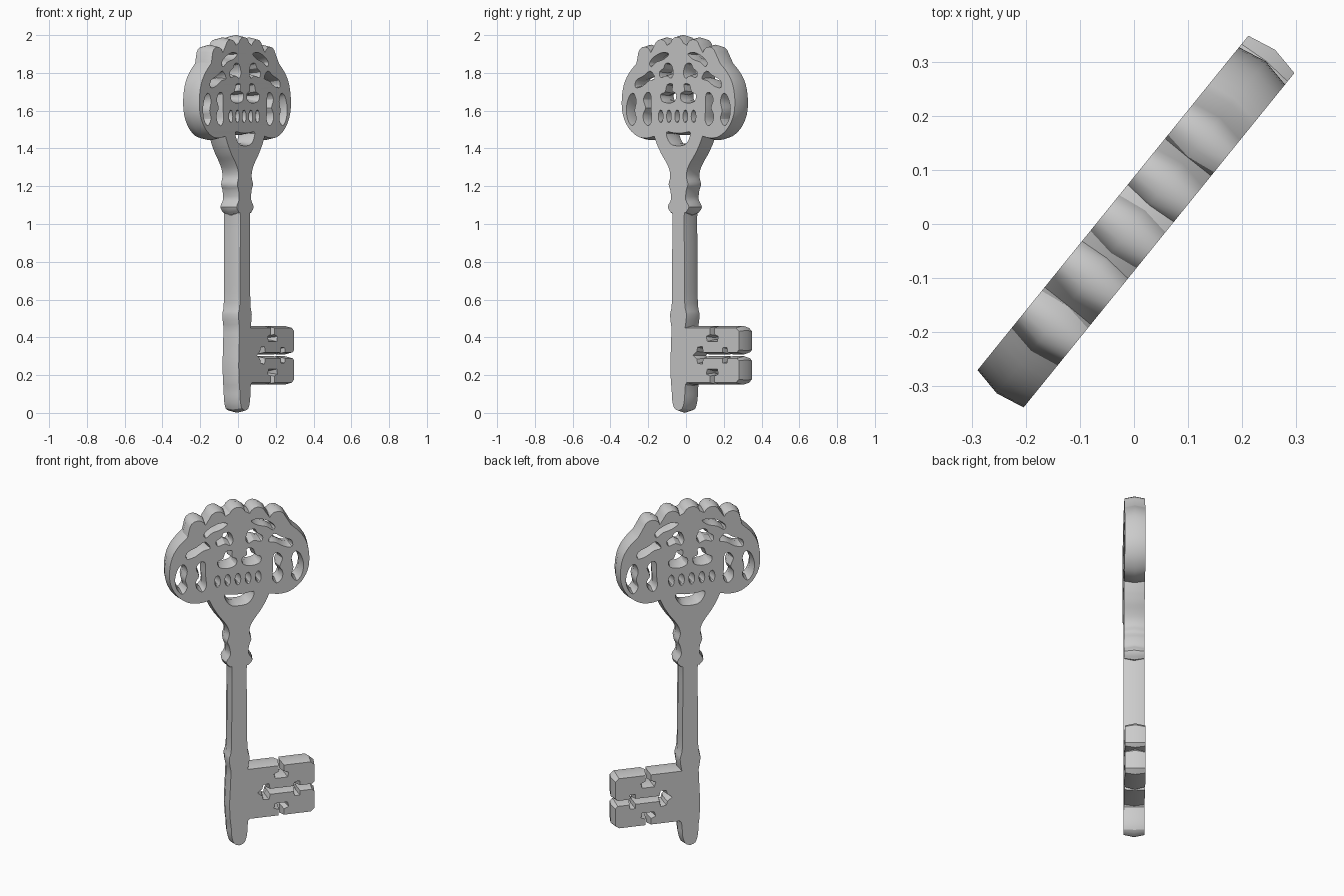
import bpy, bmesh, math
from mathutils import Matrix, Vector
from mathutils.geometry import tessellate_polygon

if "Cube" in bpy.data.objects:
    bpy.data.objects.remove(bpy.data.objects["Cube"])

HALF = 0.055      # half of the plate thickness
RIDGE = 0.011     # how far the rim bulges at mid thickness
AXIS = -0.008     # mirror axis of the key


def spline(pts, closed=False, steps=3):
    """Smooth curve through the points."""
    n, out = len(pts), []
    pick = lambda i: Vector(pts[i % n] if closed else pts[max(0, min(n - 1, i))])
    for i in range(n if closed else n - 1):
        a, b, c, d = (pick(i + k) for k in (-1, 0, 1, 2))
        for s in range(steps):
            t = s / steps
            out.append(0.5 * (2 * b + (c - a) * t + (2 * a - 5 * b + 4 * c - d) * t ** 2
                              + (3 * b - a - 3 * c + d) * t ** 3))
    return out if closed else out + [pick(n - 1)]


def offset(loop, dist):
    """Move a counter-clockwise loop outwards along its corner normals."""
    out = []
    for i, p in enumerate(loop):
        d1 = (p - loop[i - 1]).normalized()
        d2 = (loop[(i + 1) % len(loop)] - p).normalized()
        n1, n2 = Vector((d1.y, -d1.x)), Vector((d2.y, -d2.x))
        out.append(p + (n1 + n2) * dist / max(0.6, 1 + n1.dot(n2)))
    return out


def side(pts, sign):
    return [Vector((AXIS + sign * p[0], p[1])) for p in pts]


def oval(cx, cz, rx, rz, count=12):
    return [Vector((cx + rx * math.cos(a), cz + rz * math.sin(a)))
            for a in (math.tau * i / count for i in range(count))]


# Half profiles: tip, shank, collars, then the rounded bow
tip = spline([(0, 0.012), (0.028, 0.025), (0.042, 0.07), (0.045, 0.12), (0.05, 0.16)])
shank_by_bit = spline([(0.05, 0.16), (0.054, 0.25), (0.05, 0.35), (0.046, 0.45)])[1:-1]
shank = spline([(0.046, 0.45), (0.056, 0.52), (0.044, 0.58), (0.042, 0.8), (0.04, 1.04),
                (0.05, 1.06), (0.072, 1.09), (0.05, 1.13), (0.055, 1.18), (0.066, 1.21),
                (0.055, 1.25), (0.062, 1.29), (0.085, 1.33), (0.115, 1.37), (0.145, 1.42)])
bow = spline([(0.165, 1.465), (0.22, 1.455), (0.28, 1.465), (0.34, 1.51), (0.378, 1.58),
              (0.385, 1.66), (0.37, 1.74), (0.335, 1.8), (0.285, 1.85)])

# Bit: lower half with ward cuts, mirrored to the upper half
bit_low = [(0.05, 0.16), (0.208, 0.16), (0.208, 0.195), (0.182, 0.205), (0.19, 0.232),
           (0.258, 0.232), (0.264, 0.205), (0.238, 0.195), (0.238, 0.16), (0.385, 0.16),
           (0.405, 0.178), (0.405, 0.276), (0.392, 0.289), (0.327, 0.289), (0.325, 0.264),
           (0.295, 0.264), (0.293, 0.289), (0.162, 0.289), (0.155, 0.258), (0.124, 0.262),
           (0.118, 0.284), (0.092, 0.305)]
bit_mid = 0.305
bit = [Vector(p) for p in bit_low]
bit += [Vector((p.x, 2 * bit_mid - p.y)) for p in reversed(bit[1:-1])]

# Crown of rounded beads along the top
crown = []
for k in (2, 1, 0, -1, -2):
    top = 1.99 - 0.013 * k * k
    for deg in range(15, 166, 25):
        a = math.radians(deg)
        crown.append(Vector((AXIS - 0.01 + 0.11 * k + 0.044 * math.cos(a),
                             top - 0.042 + 0.042 * math.sin(a))))

outline = side(tip[:-1], 1) + bit + side(shank + bow, 1) + crown
outline += list(reversed(side(tip[1:] + shank_by_bit + shank + bow, -1)))

# Pierced openings of the bow, mirrored in pairs
paired = [
    [(0.065, 1.9), (0.1, 1.872), (0.15, 1.857), (0.185, 1.832), (0.195, 1.855),
     (0.165, 1.885), (0.11, 1.908)],                                    # upper arcs
    [(0.035, 1.8), (0.05, 1.772), (0.08, 1.785), (0.12, 1.775), (0.128, 1.805),
     (0.1, 1.825), (0.085, 1.85), (0.05, 1.845)],                       # upper leaves
    [(0.16, 1.77), (0.2, 1.758), (0.245, 1.73), (0.29, 1.722), (0.287, 1.76),
     (0.235, 1.785), (0.19, 1.81)],                                     # slanted leaves
    [(0.02, 1.655), (0.06, 1.64), (0.11, 1.65), (0.12, 1.685), (0.09, 1.7),
     (0.075, 1.738), (0.04, 1.74), (0.042, 1.705), (0.016, 1.69)],      # centre leaves
    [(0.315, 1.52), (0.345, 1.555), (0.354, 1.615), (0.335, 1.675), (0.305, 1.692),
     (0.287, 1.65), (0.298, 1.6), (0.287, 1.555)],                      # outer crescents
    [(0.205, 1.52), (0.235, 1.545), (0.238, 1.585), (0.222, 1.615), (0.238, 1.66),
     (0.215, 1.695), (0.188, 1.685), (0.186, 1.61), (0.182, 1.55)],     # inner crescents
]
holes = []
for shape in paired:
    curve = spline(shape, closed=True)
    holes += [side(curve, 1), list(reversed(side(curve, -1)))]

# Row of small slots and the opening above the neck
holes += [oval(AXIS - 0.008 + 0.056 * k, 1.57, 0.016, 0.034) for k in range(-2, 3)]
holes.append(side(spline([(-0.04, 1.418), (0.04, 1.418), (0.075, 1.455), (0.078, 1.488),
                          (0.03, 1.482), (-0.03, 1.482), (-0.078, 1.488), (-0.075, 1.455)],
                         closed=True), 1))

# Solid plate: two pierced faces joined by ridged rims
bm = bmesh.new()
caps = {-HALF: [], HALF: []}
loops = [outline] + holes
for i, loop in enumerate(loops):
    ridge = offset(loop, RIDGE if i == 0 else -RIDGE)
    rings = [[bm.verts.new((p.x, y, p.y)) for p in pts]
             for y, pts in ((-HALF, loop), (0, ridge), (HALF, loop))]
    caps[-HALF] += rings[0]
    caps[HALF] += rings[2]
    for low, high in zip(rings, rings[1:]):
        for j in range(len(loop)):
            bm.faces.new((low[j - 1], low[j], high[j], high[j - 1]))
triangles = tessellate_polygon([[p.to_3d() for p in loop] for loop in loops])
for verts in caps.values():
    for tri in triangles:
        if len(set(tri)) == 3:
            bm.faces.new([verts[t] for t in tri])
bmesh.ops.recalc_face_normals(bm, faces=bm.faces)

mesh = bpy.data.meshes.new("ornate_key")
bm.to_mesh(mesh)
bm.free()
mesh.transform(Matrix.Rotation(math.radians(51), 4, 'Z'))
key = bpy.data.objects.new("ornate_key", mesh)
bpy.context.collection.objects.link(key)

# One plain grey
grey = bpy.data.materials.new("plain_grey")
grey.use_nodes = True
grey.diffuse_color = (0.6, 0.6, 0.6, 1)
grey.node_tree.nodes["Principled BSDF"].inputs["Base Color"].default_value = (0.6, 0.6, 0.6, 1)
mesh.materials.append(grey)

bpy.ops.object.select_all(action='DESELECT')
key.select_set(True)
bpy.context.view_layer.objects.active = key
bpy.ops.object.shade_smooth_by_angle(angle=math.radians(25))
